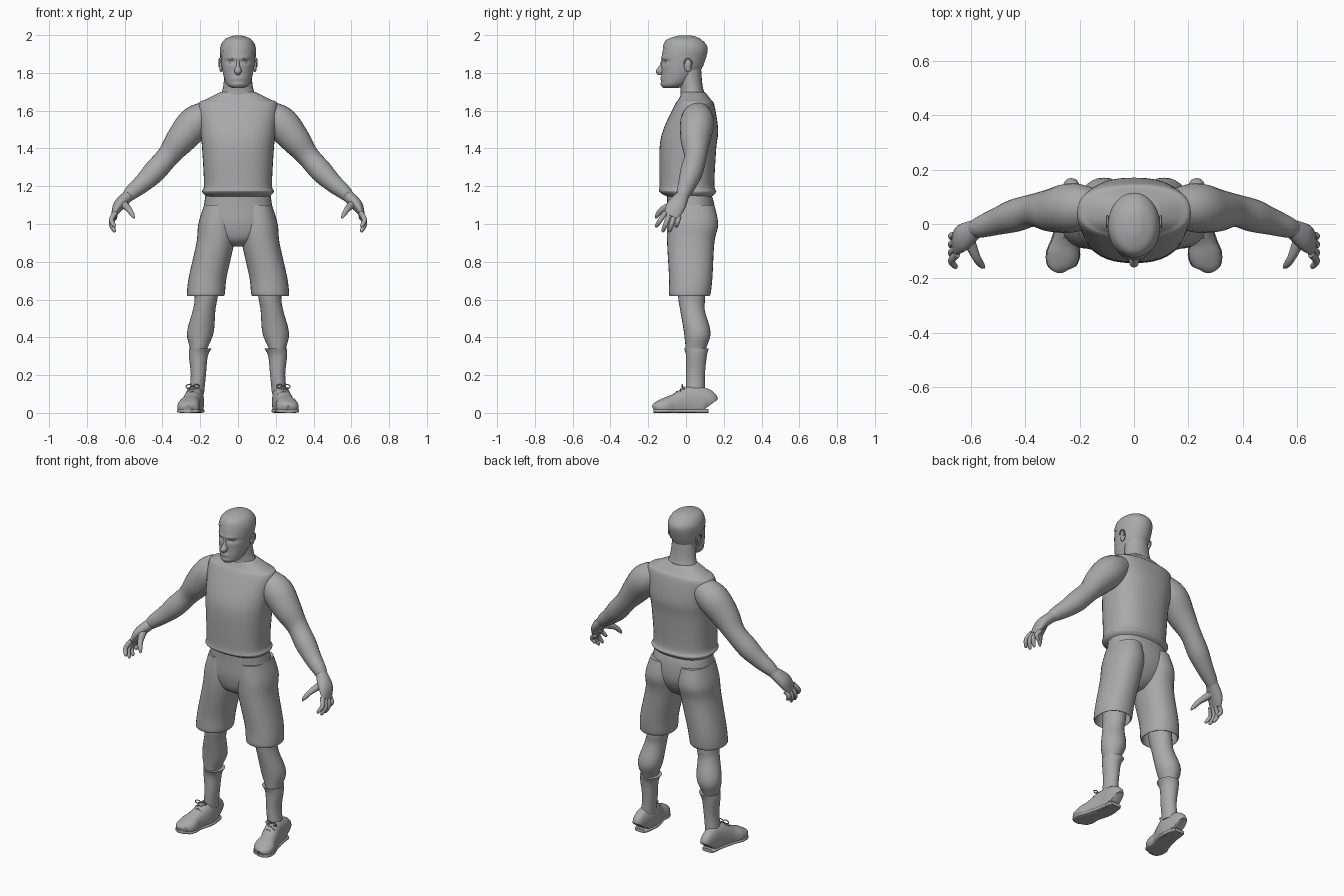
import bpy, bmesh, math
from mathutils import Matrix, Vector

cube = bpy.data.objects.get("Cube")
if cube:
    bpy.data.objects.remove(cube, do_unlink=True)

grey = (.4, .4, .4, 1)
clay = bpy.data.materials.new("plain grey")
clay.use_nodes = True
clay.diffuse_color = grey
clay.node_tree.nodes["Principled BSDF"].inputs["Base Color"].default_value = grey


def finish(name, bm):
    """Turn the bmesh into a smooth shaded grey object."""
    bmesh.ops.recalc_face_normals(bm, faces=bm.faces)
    mesh = bpy.data.meshes.new(name)
    bm.to_mesh(mesh)
    bm.free()
    mesh.materials.append(clay)
    obj = bpy.data.objects.new(name, mesh)
    bpy.context.collection.objects.link(obj)
    bpy.ops.object.select_all(action="DESELECT")
    obj.select_set(True)
    bpy.context.view_layer.objects.active = obj
    bpy.ops.object.shade_smooth_by_angle(angle=math.radians(50))


def smooth_path(sections, steps):
    """Interpolate every value of the sections along a smooth curve."""
    rows = [Vector(section) for section in sections]
    last = len(rows) - 1
    path = []
    for i in range(last):
        before, start = rows[max(i - 1, 0)], rows[i]
        end, after = rows[i + 1], rows[min(i + 2, last)]
        leave, arrive = (end - before) / 2, (after - start) / 2
        for k in range(steps):
            t = k / steps
            rise = t * t * (3 - 2 * t)
            path.append(start.lerp(end, rise) + leave * t * (1 - t) ** 2
                        - arrive * t * t * (1 - t))
    return path + [rows[last]]


def loft(name, sections, level=False, ref=(0, 1, 0), power=2, sides=24, steps=5,
         side=1, shape=None, cut=None):
    """Skin rounded sections (x, y, z, half width, half depth) along a path."""
    path = smooth_path(sections, steps)
    bm = bmesh.new()
    rings = []
    for i, row in enumerate(path):
        centre = Vector(row[:3])
        u, v = Vector((1, 0, 0)), Vector((0, 1, 0))
        if not level:
            ahead, behind = path[min(i + 1, len(path) - 1)], path[max(i - 1, 0)]
            along = Vector((ahead - behind)[:3]).normalized()
            v = Vector(ref)
            v = (v - along * v.dot(along)).normalized()
            u = v.cross(along)
        u, v = u * max(row[3], .001), v * max(row[-1], .001)
        ring = []
        for k in range(sides):
            angle = math.tau * k / sides
            c, s = math.cos(angle), math.sin(angle)
            p = (centre + u * math.copysign(abs(c) ** (2 / power), c)
                 + v * math.copysign(abs(s) ** (2 / power), s))
            if shape:
                shape(p)
            ring.append(bm.verts.new((p.x * side, p.y, p.z)))
        rings.append(ring)
    for low, high in zip(rings, rings[1:]):
        for k in range(sides):
            bm.faces.new((low[k - 1], low[k], high[k], high[k - 1]))
    bm.faces.new(rings[0])
    bm.faces.new(rings[-1])
    if cut:
        bmesh.ops.bisect_plane(bm, geom=bm.verts[:] + bm.edges[:] + bm.faces[:],
                               plane_co=cut[0], plane_no=cut[1], clear_inner=True)
    finish(name, bm)


def outline(name, profile, x=0, **options):
    """Loft upright sections given as (z, half width, front y, back y)."""
    loft(name, [(x, (front + back) / 2, z, width, (back - front) / 2)
                for z, width, front, back in profile], level=True, **options)


def column(name, profile, **options):
    """Left and right uprights given as (x, z, half width, front y, back y)."""
    pair(name, [(x, (front + back) / 2, z, width, (back - front) / 2)
                for x, z, width, front, back in profile], level=True, **options)


def pair(name, sections, **options):
    for label, side in (("left_", 1), ("right_", -1)):
        loft(label + name, sections, side=side, **options)


def ball_pair(name, centre, size):
    for label, side in (("left_", 1), ("right_", -1)):
        bm = bmesh.new()
        place = Matrix.Translation((centre[0] * side, centre[1], centre[2]))
        bmesh.ops.create_uvsphere(bm, u_segments=20, v_segments=12, radius=1,
                                  matrix=place @ Matrix.Diagonal((*size, 1)))
        finish(label + name, bm)


# Sleeveless shirt with a rolled hem, and the neck
outline("shirt", ((1.14, .16, -.09, .13), (1.17, .19, -.14, .16), (1.21, .18, -.14, .15),
                  (1.4, .19, -.14, .16), (1.5, .2, -.12, .17), (1.63, .21, -.06, .15),
                  (1.66, .17, -.04, .13), (1.7, .09, -.02, .1)), power=2.4, sides=40)
outline("neck", ((1.64, .11, -.03, .12), (1.72, .08, -.03, .09), (1.82, .07, -.05, .08)))

# Head: sockets, brows, lips, mouth line and chin are pressed into the front
features = ((.04, 1.86, .01, .012), (.03, 1.88, .008, -.006), (0, 1.77, .01, -.008),
            (0, 1.77, .004, .006), (0, 1.74, .01, -.005))


def press_face(p):
    if p.y < -.04:
        p.y += sum(depth * math.exp(-((abs(p.x) - x) / size / 3) ** 2
                                    - ((p.z - z) / size) ** 2)
                   for x, z, size, depth in features)


head = ((1.72, .03, -.12, -.04), (1.74, .06, -.13, .01), (1.8, .08, -.13, .07),
        (1.87, .09, -.13, .1), (1.93, .09, -.12, .11), (1.97, .07, -.1, .08),
        (1.99, .03, -.05, .04), (1.995, 0, -.01, 0))
outline("head", head, sides=56, steps=8, shape=press_face)

# Short hair cap, trimmed along a slanted hairline
grow = .004
outline("hair", [(z + grow, width + grow, front - grow, back + grow)
                 for z, width, front, back in head], sides=56, steps=8,
        cut=((0, -.11, 1.93), (0, .5, 1)))

# Nose, eyes and ears
outline("nose", [(z, width, front, -.1) for z, width, front in (
    (1.87, .01, -.13), (1.84, .01, -.14), (1.81, .02, -.16), (1.79, .01, -.15))], sides=16)
ball_pair("eye", (.036, -.1, 1.855), (.014, .012, .008))
ball_pair("ear", (.09, .01, 1.84), (.01, .02, .036))
pair("ear_rim", [(.098, .01 - .02 * math.cos(a), 1.85 + .025 * math.sin(a), .004)
                 for a in range(5)], ref=(1, 0, 0), sides=8)

# Arms from shoulder to wrist
pair("arm", ((.12, .06, 1.6, .06), (.22, .06, 1.54, .09), (.3, .05, 1.45, .08),
             (.37, .05, 1.36, .06), (.44, .03, 1.28, .06), (.5, .01, 1.22, .05),
             (.56, -.01, 1.17, .04), (.59, -.02, 1.14, .03)))

# Hands with four curled fingers and a thumb
pair("palm", ((.57, -.01, 1.16, .03, .03), (.63, -.05, 1.1, .03, .05),
              (.66, -.08, 1.04, .01, .04)))
for i, label in enumerate(("index", "middle", "ring", "little")):
    base = Vector((.65, -.11 + .024 * i, 1.06 - .007 * i))
    tip = Vector((.65, -.16 + .036 * i, .955 + .013 * (i - 1.5) ** 2))
    bend = Vector((.02, 0, 0))
    pair(label + "_finger", [(*(base.lerp(tip, t) + bend * math.sin(math.pi * t)), radius)
                             for t, radius in ((0, .014), (.5, .013), (.9, .01), (1, .004))],
         sides=12)
pair("thumb", ((.61, -.05, 1.11, .024), (.58, -.12, 1.08, .016), (.56, -.15, 1.05, .012),
               (.55, -.16, 1.03, .004)), ref=(1, 0, 0), sides=12)

# Shorts: a seat and two hollow legs whose lining folds back inside the hem
outline("shorts_seat", ((1.17, .17, -.1, .13), (1.1, .18, -.1, .15), (1, .19, -.1, .15),
                        (.92, .12, -.08, .11), (.88, .04, -.03, .06)), power=2.3, sides=32)
trouser = [(.1, 1.1, .08, -.09, .15), (.11, 1, .1, -.1, .17), (.12, .9, .1, -.1, .15),
           (.16, .72, .1, -.09, .14), (.17, .63, .1, -.09, .13)]
lining = [(x, z, width - .01, front + .01, back - .01)
          for x, z, width, front, back in reversed(trouser[-2:])]
column("shorts_leg", trouser + lining, power=2.2, sides=32)

# Lower legs and socks
column("lower_leg", ((.16, .72, .07, -.05, .1), (.17, .6, .06, -.04, .1),
                     (.18, .54, .06, -.03, .1), (.2, .42, .07, -.01, .13),
                     (.21, .31, .04, 0, .1), (.22, .1, .03, .01, .09)))
column("sock", ((.2, .34, .06, -.01, .12), (.21, .3, .05, 0, .11),
                (.21, .2, .04, 0, .1), (.22, .1, .04, 0, .1)))


# Shoes given as (x, y, half width, height), flattened against the ground
def flatten(p):
    p.z = max(p.z, 0)


shoe = ((.23, .12, .03, .09), (.23, .1, .04, .13), (.23, .02, .05, .14),
        (.25, -.06, .05, .1), (.26, -.11, .06, .08), (.27, -.15, .05, .06),
        (.27, -.17, .02, .04))
pair("shoe", [(x, y, height * .4, width, height * .6) for x, y, width, height in shoe],
     ref=(0, 0, 1), power=2.4, shape=flatten)
pair("sole", [(x, y, .01, width + .003, .01) for x, y, width, height in shoe],
     ref=(0, 0, 1), power=4)

# Laces: three bars across the instep and a two-looped bow
thread = .003
for i, label in enumerate(("top", "middle", "bottom")):
    y, z = -.01 - .02 * i, .14 - .013 * i
    pair(label + "_lace", [(.24 + dx, y, z - abs(dx) / 2, thread) for dx in (-.03, 0, .03)],
         sides=8)
for label, reach in (("inner", -1), ("outer", 1)):
    pair(label + "_bow", [(.24 + reach * .018 * (1 - math.cos(a)), -.02,
                           .14 + .01 * math.sin(a), thread) for a in range(6)], sides=8)
